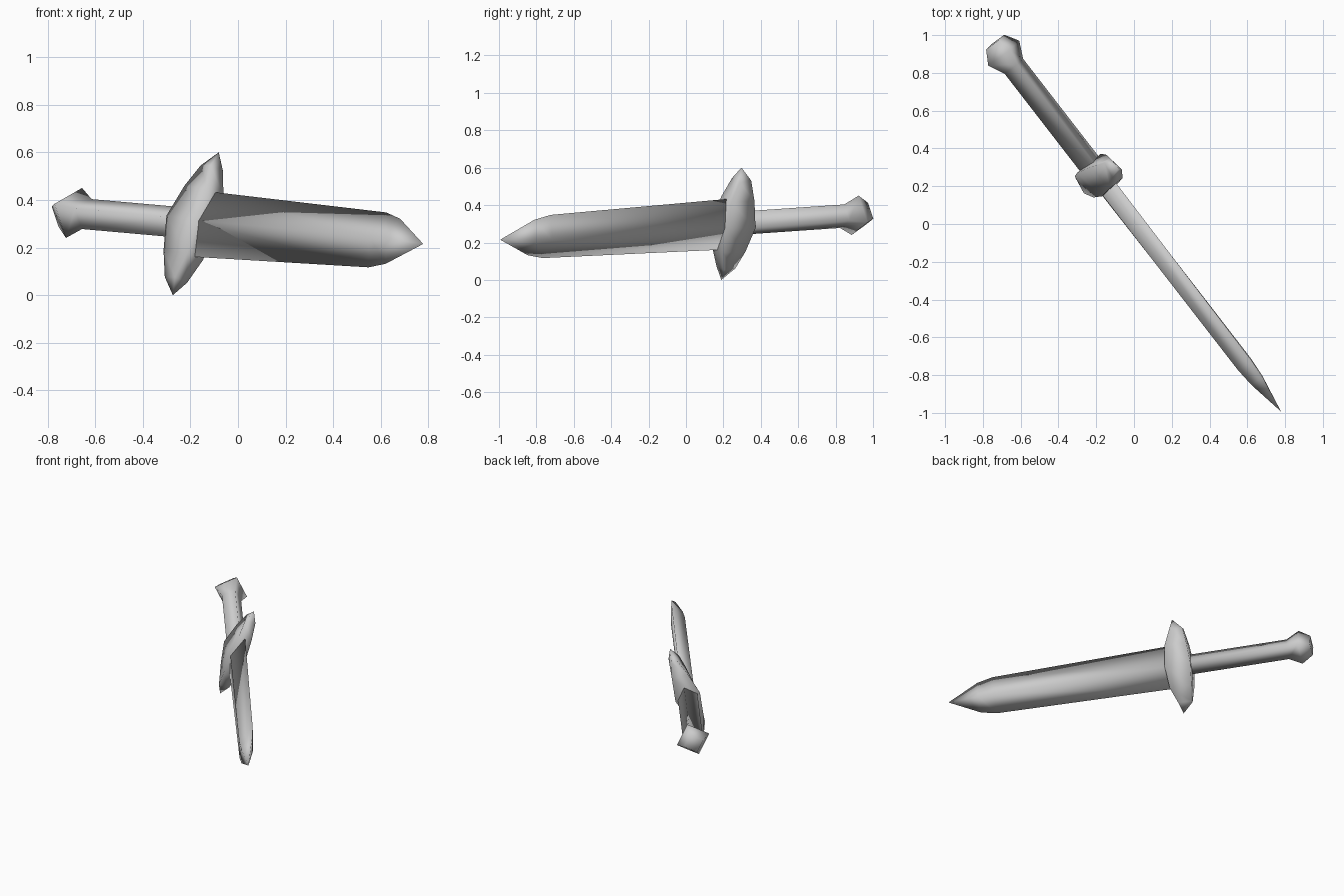
import bpy, bmesh
from mathutils import Vector, Matrix

cube = bpy.data.objects.get("Cube")
if cube:
    bpy.data.objects.remove(cube, do_unlink=True)

# One plain grey for the whole weapon
grey = bpy.data.materials.new("plain_grey")
grey.use_nodes = True
colour = (0.6, 0.6, 0.6, 1)
grey.diffuse_color = colour
grey.node_tree.nodes["Principled BSDF"].inputs["Base Color"].default_value = colour

# Sword frame: local x runs to the tip, y along the guard, z through the flat
origin = Vector((-0.1775, 0.2425, 0.30))
along = (Vector((0.78, -0.995, 0.215)) - origin).normalized()
flat = along.cross(Vector((0.305, 0.164, 0.9375))).normalized()
across = flat.cross(along)
frame = Matrix((along, across, flat)).transposed().to_4x4()
frame.translation = origin


def loft(name, rings):
    """Join rings of four points; a ring of one point closes to a tip."""
    bm = bmesh.new()
    loops = [[bm.verts.new(p) for p in ring] for ring in rings]
    for a, b in zip(loops, loops[1:]):
        for i in range(4):
            j = (i + 1) % 4
            quad = [a[i % len(a)], a[j % len(a)], b[j % len(b)], b[i % len(b)]]
            bm.faces.new(list(dict.fromkeys(quad)))
    for end in (loops[0], loops[-1]):
        if len(end) == 4:
            bm.faces.new(end)
    bmesh.ops.recalc_face_normals(bm, faces=bm.faces)
    for f in bm.faces:
        f.smooth = True
    mesh = bpy.data.meshes.new(name)
    bm.to_mesh(mesh)
    bm.free()
    mesh.materials.append(grey)
    obj = bpy.data.objects.new(name, mesh)
    obj.matrix_world = frame
    bpy.context.collection.objects.link(obj)


def diamond(x, width, depth):
    return [(x, width, 0), (x, 0, depth), (x, -width, 0), (x, 0, -depth)]


def guard_ring(y, back, back_depth, front, front_depth):
    return [(back, y, back_depth), (front, y, front_depth),
            (front, y, -front_depth), (back, y, -back_depth)]


# Blade, tapering to a point
loft("blade", [diamond(0, 0.146, 0.05), diamond(1.25, 0.123, 0.049),
               diamond(1.356, 0.101, 0.04), [(1.565, 0, 0)]])

# Grip flaring into the pommel
loft("grip_and_pommel", [diamond(-0.05, 0.067, 0.067), diamond(-0.75, 0.067, 0.067),
                         diamond(-0.838, 0.112, 0.112), diamond(-0.912, 0.066, 0.066)])

# Crossguard, mirrored about the blade
half = [(0.25, -0.066, 0.02, 0.022, 0.035), (0.144, -0.085, 0.055, 0.065, 0.045)]
upper = [guard_ring(*r) for r in half]
lower = [guard_ring(-r[0], *r[1:]) for r in reversed(half)]
loft("crossguard", [[(0, 0.32, 0)], *upper, guard_ring(0, -0.1, 0.085, 0.08, 0.055),
                    *lower, [(0, -0.32, 0)]])
